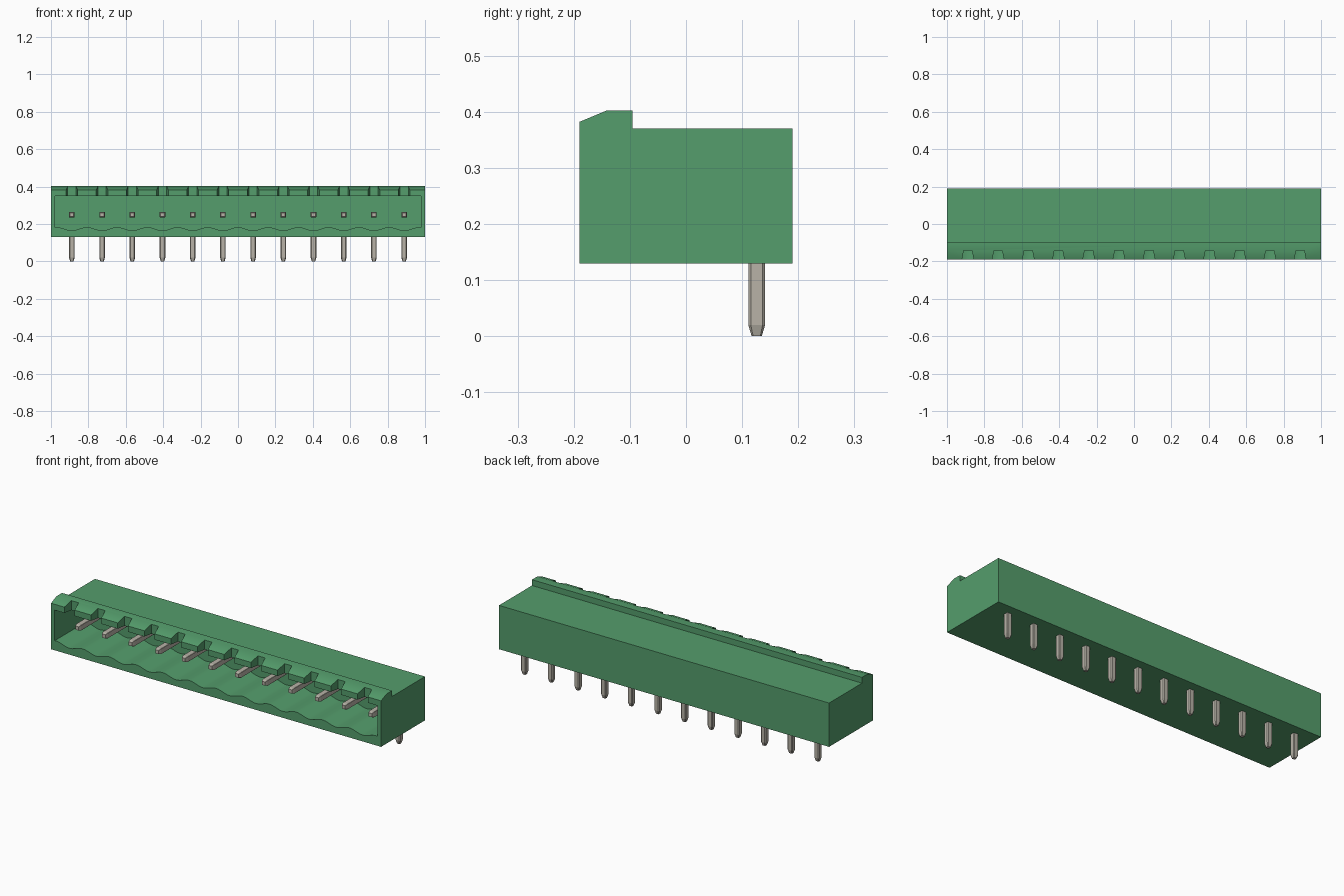
import bpy, bmesh, math
from mathutils import Vector

cube = bpy.data.objects.get("Cube")
if cube:
    bpy.data.objects.remove(cube, do_unlink=True)

PINS = 12
PITCH = 0.1615
PIN_X = [(i - (PINS - 1) / 2) * PITCH for i in range(PINS)]


def material(name, rgb, rough):
    m = bpy.data.materials.new(name)
    m.use_nodes = True
    m.diffuse_color = (*rgb, 1)
    bsdf = m.node_tree.nodes["Principled BSDF"]
    bsdf.inputs["Base Color"].default_value = (*rgb, 1)
    bsdf.inputs["Roughness"].default_value = rough
    return m


green = material("green plastic", (0.09, 0.34, 0.15), 0.6)
metal = material("tin grey", (0.48, 0.45, 0.39), 0.5)


def loft(bm, rings):
    """Skin a closed solid through rings of matching points."""
    rows = [[bm.verts.new(p) for p in ring] for ring in rings]
    for a, b in zip(rows, rows[1:]):
        for i in range(len(a)):
            j = (i + 1) % len(a)
            bm.faces.new((a[i], a[j], b[j], b[i]))
    bm.faces.new(rows[0][::-1])
    bm.faces.new(rows[-1])


def finish(name, bm, mat):
    bmesh.ops.recalc_face_normals(bm, faces=bm.faces)
    mesh = bpy.data.meshes.new(name)
    bm.to_mesh(mesh)
    bm.free()
    mesh.materials.append(mat)
    ob = bpy.data.objects.new(name, mesh)
    bpy.context.collection.objects.link(ob)
    return ob


def cut(target, cutter):
    cutter.hide_render = True
    mod = target.modifiers.new("cut", "BOOLEAN")
    mod.operation = "DIFFERENCE"
    mod.solver = "EXACT"
    mod.object = cutter
    bpy.context.view_layer.objects.active = target
    bpy.ops.object.modifier_apply(modifier=mod.name)
    bpy.data.objects.remove(cutter, do_unlink=True)


# Housing: side profile with the raised front lip, run across the width
profile = [(-0.19, 0.13), (0.19, 0.13), (0.19, 0.37), (-0.095, 0.37),
           (-0.095, 0.402), (-0.142, 0.402), (-0.19, 0.382)]
bm = bmesh.new()
loft(bm, [[(x, y, z) for y, z in profile] for x in (-1, 1)])
housing = finish("housing", bm, green)

# Socket opening with a scalloped floor, dipping under each pin
SIDE, STEPS = 0.978, 144
floor = []
for i in range(STEPS + 1):
    x = -SIDE + 2 * SIDE * i / STEPS
    phase = 2 * math.pi * (x - PIN_X[0]) / PITCH
    floor.append((x, 0.174 - 0.009 * math.cos(phase)))
outline = floor + [(SIDE, 0.35), (-SIDE, 0.35)]
bm = bmesh.new()
loft(bm, [[(x, y, z) for x, z in outline] for y in (-0.25, 0.075)])
cut(housing, finish("socket_cutter", bm, green))

# Tapered keying notches through the lip, one above each pin
bm = bmesh.new()
for px in PIN_X:
    plan = [(-0.035, -0.21), (0.035, -0.21), (0.022, -0.142), (-0.022, -0.142)]
    loft(bm, [[(px + x, y, z) for x, y in plan] for z in (0.3, 0.45)])
cut(housing, finish("notch_cutter", bm, green))

bpy.ops.object.select_all(action="DESELECT")
housing.select_set(True)
bpy.context.view_layer.objects.active = housing
bpy.ops.object.shade_smooth_by_angle(angle=math.radians(25))


def section(half, chamfer):
    """Square cross-section with clipped corners."""
    a, b = half, half - chamfer
    return [(a, -b), (a, b), (b, a), (-b, a), (-a, b), (-a, -b), (-b, -a), (b, -a)]


# Pins: a tapered solder leg below and a contact blade inside the socket
for n, px in enumerate(PIN_X, 1):
    bm = bmesh.new()
    loft(bm, [[(px + x, 0.126 + y, z) for x, y in section(h, h * 0.3)]
              for z, h in ((0, 0.009), (0.02, 0.015), (0.14, 0.015))])
    finish(f"solder_leg_{n}", bm, metal)

    bm = bmesh.new()
    loft(bm, [[(px + x, y, 0.25 + z) for x, z in section(h, h * 0.1)]
              for y, h in ((-0.125, 0.010), (-0.11, 0.015), (0.085, 0.015))])
    finish(f"contact_pin_{n}", bm, metal)
